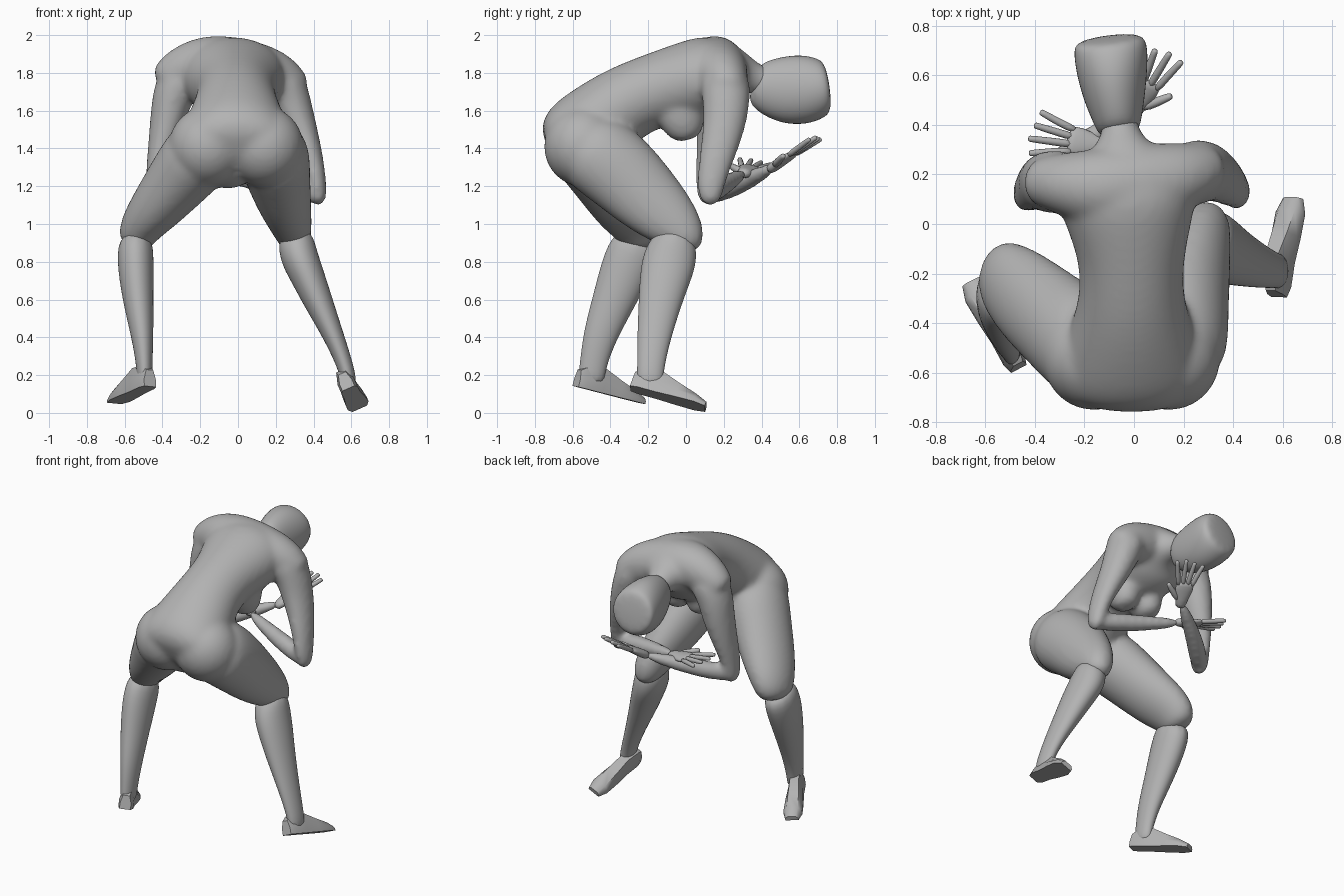
import bpy
import bmesh
import math
from mathutils import Vector

default_cube = bpy.data.objects.get("Cube")
if default_cube:
    bpy.data.objects.remove(default_cube, do_unlink=True)

# One plain clay grey for the whole figure
clay = bpy.data.materials.new("clay_grey")
clay.use_nodes = True
clay.diffuse_color = (0.45, 0.45, 0.45, 1)
clay.node_tree.nodes["Principled BSDF"].inputs["Base Color"].default_value = clay.diffuse_color


def skin_rings(bm, rings):
    """Bridge equal point rings into a closed tube."""
    loops = [[bm.verts.new(p) for p in ring] for ring in rings]
    count = len(loops[0])
    for a, b in zip(loops, loops[1:]):
        for i in range(count):
            j = (i + 1) % count
            bm.faces.new((a[i], a[j], b[j], b[i]))
    bm.faces.new(loops[0][::-1])
    bm.faces.new(loops[-1])


def limb(bm, stations, hint=(0, 1, 0), sides=12):
    """Tube through (x, y, z, side radius, depth radius) stations."""
    centres = [Vector(s[:3]) for s in stations]
    last = len(centres) - 1
    rings = []
    for i, s in enumerate(stations):
        along = (centres[min(i + 1, last)] - centres[max(i - 1, 0)]).normalized()
        depth = Vector(hint)
        depth = (depth - along * depth.dot(along)).normalized()
        side = along.cross(depth)
        ring = []
        for k in range(sides):
            a = math.tau * k / sides
            ring.append(centres[i] + 1.06 * (side * math.cos(a) * s[3] + depth * math.sin(a) * s[-1]))
        rings.append(ring)
    skin_rings(bm, rings)


def ball(bm, centre, radius):
    made = bmesh.ops.create_uvsphere(bm, u_segments=16, v_segments=10, radius=radius)
    bmesh.ops.translate(bm, verts=made["verts"], vec=centre)


def finish(name, bm, levels=0):
    bmesh.ops.recalc_face_normals(bm, faces=bm.faces[:])
    mesh = bpy.data.meshes.new(name)
    bm.to_mesh(mesh)
    bm.free()
    mesh.materials.append(clay)
    mesh.shade_smooth()
    obj = bpy.data.objects.new(name, mesh)
    bpy.context.collection.objects.link(obj)
    if levels:
        sub = obj.modifiers.new("Rounding", "SUBSURF")
        sub.levels = sub.render_levels = levels
    return obj


# Body: torso, thighs and arms melted into one skin
body = bmesh.new()
limb(body, [
    (-.01, -.72, 1.37, .23, .12),
    (-.01, -.63, 1.42, .30, .21),
    (-.01, -.49, 1.51, .27, .225),
    (-.01, -.32, 1.65, .205, .195),
    (-.01, -.14, 1.715, .205, .195),
    (-.02, .03, 1.755, .26, .215),
    (-.03, .15, 1.80, .285, .205),
    (-.04, .24, 1.81, .22, .15),
    (-.05, .31, 1.79, .11, .10),
    (-.055, .38, 1.765, .07, .073),
    (-.06, .46, 1.74, .07, .075),
], hint=(0, 0, 1))
ball(body, (-.05, -.50, 1.35), .165)
for side in (-1, 1):
    ball(body, (side * .15 - .01, -.545, 1.41), .215)
    limb(body, [
        (side * .09 - .02, -.05, 1.68, .10, .13),
        (side * .09 - .02, -.03, 1.58, .105, .135),
        (side * .09 - .02, .00, 1.49, .085, .10),
        (side * .09 - .02, .01, 1.44, .05, .055),
    ])

# Shoulder girdle
limb(body, [
    (-.41, .17, 1.73, .08, .08),
    (-.36, .17, 1.78, .11, .105),
    (-.26, .16, 1.825, .14, .13),
    (-.13, .14, 1.855, .155, .165),
    (.08, .16, 1.82, .15, .165),
    (.21, .20, 1.77, .14, .13),
    (.29, .22, 1.73, .10, .105),
    (.33, .22, 1.69, .08, .08),
])

# Thighs
limb(body, [
    (.16, -.56, 1.42, .18, .19),
    (.19, -.45, 1.36, .19, .22),
    (.21, -.33, 1.26, .17, .21),
    (.24, -.20, 1.13, .145, .19),
    (.28, -.06, 1.00, .11, .15),
    (.30, .00, .92, .09, .11),
    (.31, -.02, .86, .065, .09),
])
limb(body, [
    (-.16, -.56, 1.42, .18, .19),
    (-.22, -.47, 1.35, .19, .215),
    (-.31, -.40, 1.24, .17, .20),
    (-.43, -.30, 1.09, .14, .19),
    (-.53, -.21, .97, .108, .16),
    (-.555, -.20, .87, .08, .11),
])

# Upper arms
limb(body, [
    (.19, .19, 1.80, .13, .13),
    (.265, .215, 1.71, .11, .13),
    (.315, .21, 1.55, .092, .115),
    (.38, .17, 1.38, .067, .095),
    (.42, .13, 1.22, .05, .075),
    (.43, .125, 1.09, .04, .055),
])
limb(body, [
    (-.25, .17, 1.83, .13, .13),
    (-.345, .17, 1.71, .11, .125),
    (-.37, .17, 1.55, .095, .115),
    (-.412, .15, 1.38, .067, .095),
    (-.44, .12, 1.22, .05, .075),
    (-.445, .12, 1.09, .04, .055),
])

# Forearms
limb(body, [
    (.46, .11, 1.15, .045),
    (.32, .15, 1.18, .062),
    (.10, .22, 1.22, .05),
    (-.13, .31, 1.27, .03),
])
limb(body, [
    (-.46, .10, 1.145, .045),
    (-.36, .20, 1.18, .06),
    (-.20, .33, 1.23, .05),
    (.01, .47, 1.305, .03),
])
body = finish("body", body, 2)
melt = body.modifiers.new("Melt", "REMESH")
melt.mode = "VOXEL"
melt.voxel_size = .016
melt.use_smooth_shade = True
relax = body.modifiers.new("Relax", "SMOOTH")
relax.factor = .5
relax.iterations = 14

# Head, crown pointing forward and face turned down
head = bmesh.new()
limb(head, [
    (-.06, .35, 1.75, .07, .09),
    (-.065, .41, 1.73, .095, .14),
    (-.08, .52, 1.71, .125, .178),
    (-.09, .63, 1.71, .143, .182),
    (-.095, .72, 1.72, .148, .155),
    (-.10, .755, 1.725, .122, .12),
], hint=(0, 0, 1))
finish("head", head, 2)

# Lower legs
shins = {
    "left_shin": [
        (.30, -.04, .97, .085, .09),
        (.315, -.08, .84, .102, .143),
        (.37, -.11, .72, .088, .133),
        (.42, -.135, .60, .077, .114),
        (.51, -.17, .40, .052, .087),
        (.58, -.19, .22, .04, .067),
        (.59, -.19, .13, .04, .07),
    ],
    "right_shin": [
        (-.54, -.24, .94, .087, .12),
        (-.545, -.30, .81, .097, .14),
        (-.53, -.38, .60, .08, .112),
        (-.505, -.46, .40, .057, .087),
        (-.495, -.495, .24, .04, .067),
        (-.495, -.505, .15, .04, .07),
    ],
}
for name, stations in shins.items():
    bm = bmesh.new()
    limb(bm, stations)
    finish(name, bm, 2)


def foot(name, heel, toe, up):
    """Flat-soled wedge from heel to toe."""
    bm = bmesh.new()
    heel, forward = Vector(heel), Vector(toe) - Vector(heel)
    side = forward.cross(Vector(up)).normalized()
    rise = side.cross(forward).normalized()
    rings = []
    for t, w, h in ((0, .035, .09), (.1, .047, .12), (.35, .047, .13),
                    (.6, .056, .09), (.85, .06, .055), (1, .042, .03)):
        outline = ((-w, 0), (w, 0), (w, h * .45), (w * .6, h), (-w * .6, h), (-w, h * .45))
        rings.append([heel + forward * t + side * u + rise * v for u, v in outline])
    skin_rings(bm, rings)
    obj = finish(name, bm)
    bpy.ops.object.select_all(action="DESELECT")
    obj.select_set(True)
    bpy.context.view_layer.objects.active = obj
    bpy.ops.object.shade_smooth_by_angle(angle=math.radians(50))


foot("left_foot", (.585, -.295, .13), (.645, .10, .022), (-.4, 0, .9))
foot("right_foot", (-.465, -.585, .14), (-.655, -.235, .05), (.1, 0, 1))


def hand(name, wrist, direction, thumb_side):
    """Flat palm with four fanned fingers and a thumb."""
    bm = bmesh.new()
    wrist, ahead = Vector(wrist), Vector(direction).normalized()
    across = Vector(thumb_side)
    across = (across - ahead * across.dot(ahead)).normalized()
    normal = ahead.cross(across)

    def station(forward, sideways, *radii):
        return (*(wrist + ahead * forward + across * sideways), *radii)

    limb(bm, [station(-.04, 0, .03, .028), station(.04, 0, .042, .026),
              station(.1, 0, .06, .022), station(.16, 0, .056, .016)], normal)
    for i in (-1.5, -.5, .5, 1.5):
        reach = .315 - .014 * abs(i - .5)
        limb(bm, [station(.12, i * .028, .017), station(.2, i * .04, .016),
                  station(reach - .01, i * .057, .014), station(reach, i * .058, .012)], normal, 8)
    limb(bm, [station(.02, .02, .022), station(.08, .07, .02),
              station(.125, .105, .016), station(.135, .112, .012)], normal, 8)
    finish(name, bm, 1)


hand("left_hand", (-.12, .31, 1.27), (-.95, .2, .2), (0, -1, .1))
hand("right_hand", (0, .46, 1.3), (.38, .78, .52), (.8, -.45, -.1))
